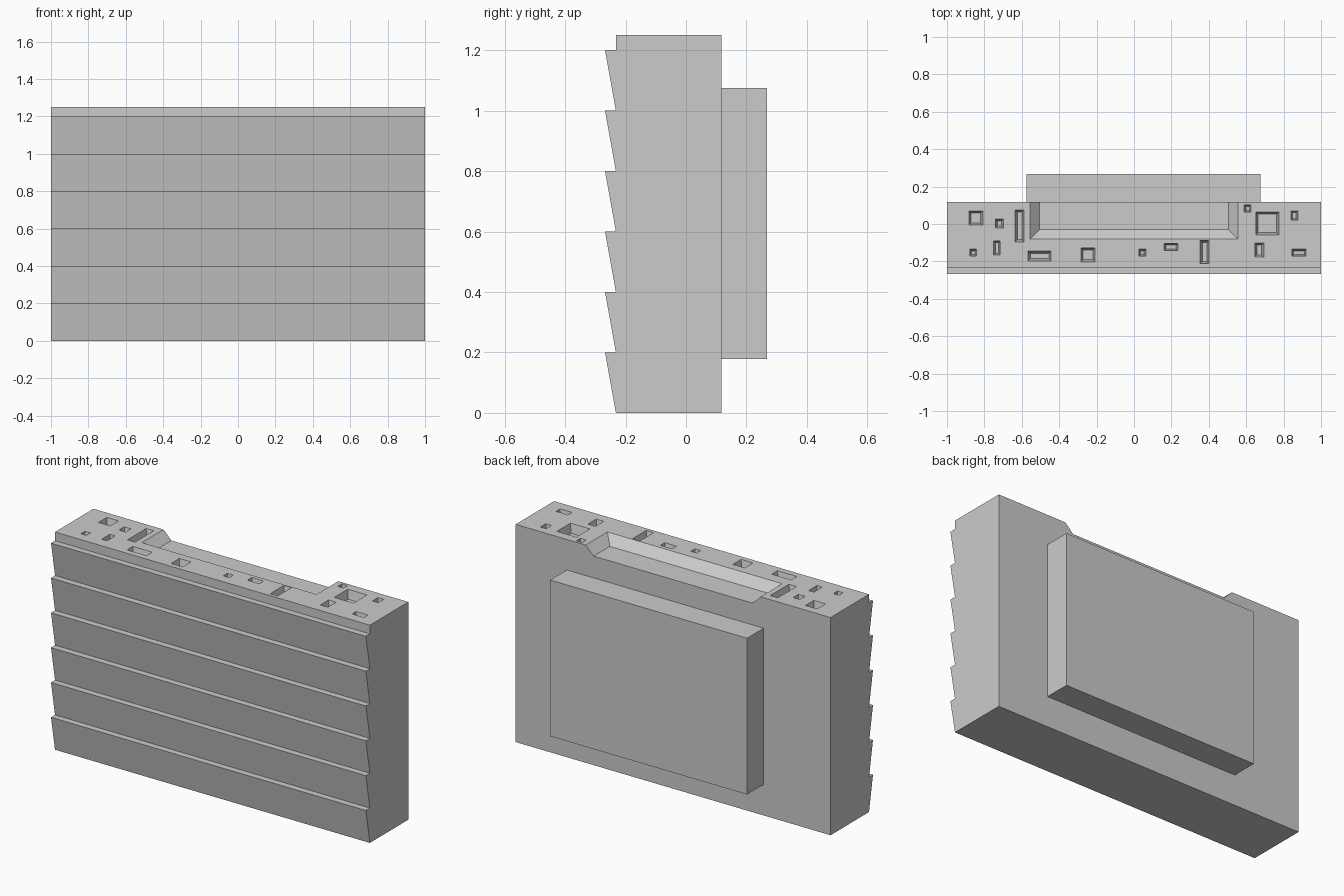
import bpy
import bmesh

if "Cube" in bpy.data.objects:
    bpy.data.objects.remove(bpy.data.objects["Cube"])

HEIGHT, FRONT, BACK, LIP = 1.25, -0.232, 0.117, -0.268
FLOOR = 1.2          # level of the recess floors
OVER = 0.01          # how far the pit cutters rise above the top face

grey = bpy.data.materials.new("plain grey")
grey.use_nodes = True
grey.diffuse_color = (0.6, 0.6, 0.6, 1)
grey.node_tree.nodes["Principled BSDF"].inputs["Base Color"].default_value = (0.6, 0.6, 0.6, 1)


def finish(bm, name):
    bmesh.ops.recalc_face_normals(bm, faces=bm.faces)
    mesh = bpy.data.meshes.new(name)
    bm.to_mesh(mesh)
    bm.free()
    mesh.materials.append(grey)
    obj = bpy.data.objects.new(name, mesh)
    bpy.context.collection.objects.link(obj)
    return obj


def add_frustum(bm, low, high, z_low, z_high):
    """Block between two rectangles (x0, y0, x1, y1)."""
    rings = []
    for (x0, y0, x1, y1), z in ((low, z_low), (high, z_high)):
        corners = ((x0, y0), (x1, y0), (x1, y1), (x0, y1))
        rings.append([bm.verts.new((x, y, z)) for x, y in corners])
    bottom, top = rings
    bm.faces.new(bottom[::-1])
    bm.faces.new(top)
    for i in range(4):
        j = (i + 1) % 4
        bm.faces.new((bottom[i], bottom[j], top[j], top[i]))


def grow(rect, d):
    x0, y0, x1, y1 = rect
    return (x0 - d, y0 - d, x1 + d, y1 + d)


# Wall body: clapboard side profile swept along x
profile = [(BACK, HEIGHT), (BACK, 0), (FRONT, 0)]
for board in range(1, 7):
    profile += [(LIP, board * 0.2), (FRONT, board * 0.2)]
profile.append((FRONT, HEIGHT))
bm = bmesh.new()
side = bm.faces.new([bm.verts.new((-1, y, z)) for y, z in profile])
swept = bmesh.ops.extrude_face_region(bm, geom=[side])["geom"]
bmesh.ops.translate(bm, vec=(2, 0, 0),
                    verts=[v for v in swept if isinstance(v, bmesh.types.BMVert)])
wall = finish(bm, "clapboard_wall")

# Cutter for the long sloped recess, open at the back
bm = bmesh.new()
add_frustum(bm, (-0.505, -0.03, 0.505, 0.3), (-0.605, -0.13, 0.605, 0.3), FLOOR, FLOOR + 0.1)

# Cutters for the scattered tapered pits: centre x, y and size x, y in hundredths
pits = [
    (-84.5, 3.2, 7.5, 7.5), (-72, 0.3, 4.3, 4.8), (-61.2, -1, 4.8, 17),
    (-73.3, -12.8, 3.4, 7.5), (-86, -15.3, 3.5, 3.7), (-50.5, -17.1, 12.3, 5.2),
    (-24.6, -16.5, 7.5, 7.5), (4.5, -15.3, 3.7, 3.7), (19.8, -12.3, 7.5, 4),
    (37.7, -15, 4.8, 12.5), (67, -13.9, 4.8, 7.5), (88.2, -15.3, 7.5, 3.7),
    (85.8, 4.5, 3.7, 4.9), (71.3, 0.3, 12.3, 12.3), (60.7, 8.3, 3.7, 3.8),
]
for cx, cy, sx, sy in pits:
    rim = [v / 100 for v in (cx - sx / 2, cy - sy / 2, cx + sx / 2, cy + sy / 2)]
    taper = min(0.012, 0.0025 * min(sx, sy))
    flare = taper * OVER / (HEIGHT - FLOOR)
    add_frustum(bm, grow(rim, -taper), grow(rim, flare), FLOOR, HEIGHT + OVER)
cutter = finish(bm, "recess_cutter")
cutter.hide_render = True

# Cut the recesses and drop the cutter
cut = wall.modifiers.new("recesses", "BOOLEAN")
cut.operation = "DIFFERENCE"
cut.solver = "EXACT"
cut.object = cutter
bpy.context.view_layer.objects.active = wall
wall.select_set(True)
bpy.ops.object.modifier_apply(modifier=cut.name)
bpy.data.objects.remove(cutter)

# Raised panel on the back
bm = bmesh.new()
panel = (-0.575, BACK, 0.675, 0.268)
add_frustum(bm, panel, panel, 0.178, 1.075)
finish(bm, "back_panel")
